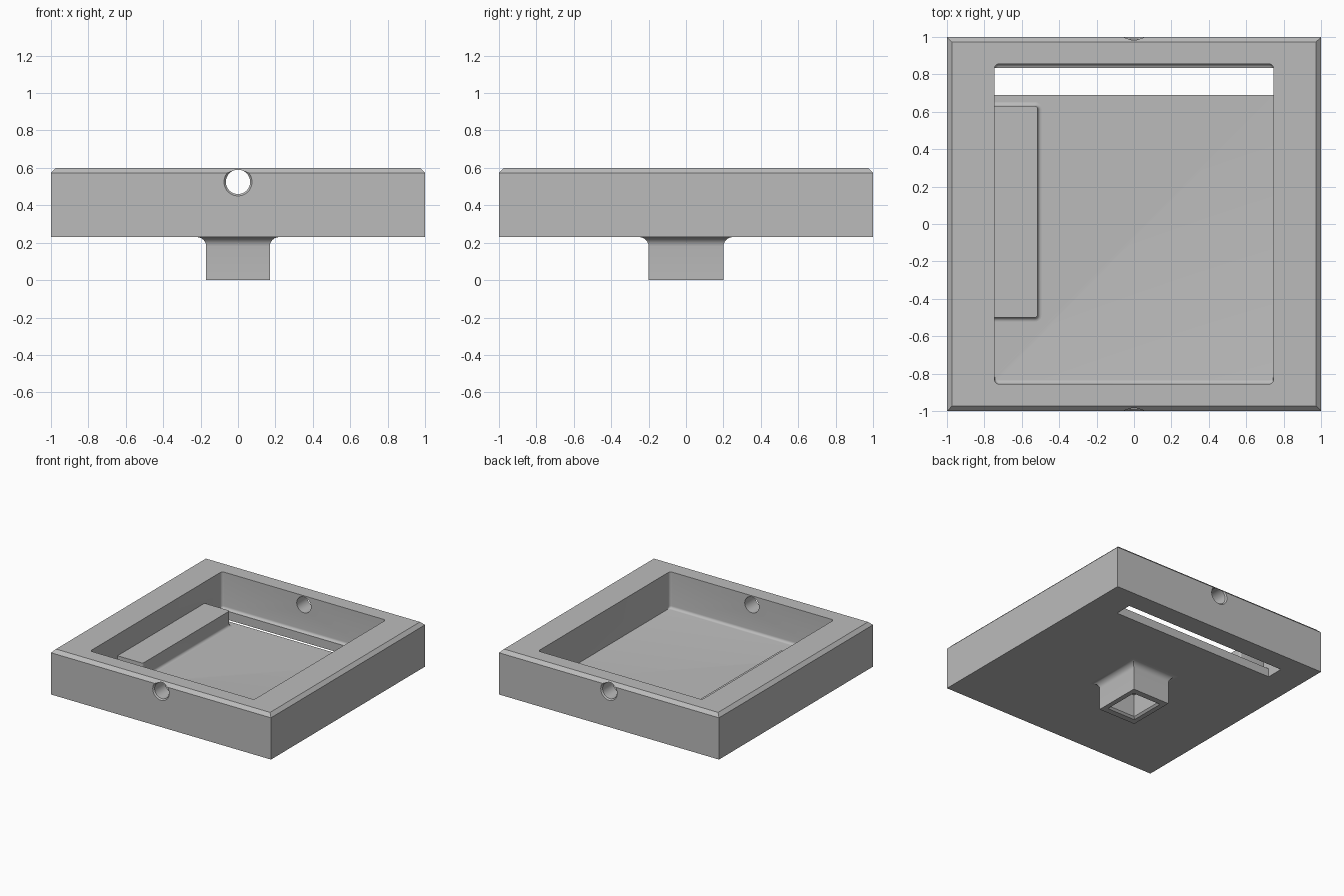
import bpy, bmesh
from math import sin, cos, pi, radians

cube = bpy.data.objects.get("Cube")
if cube:
    bpy.data.objects.remove(cube, do_unlink=True)

grey = bpy.data.materials.new("plain grey")
grey.use_nodes = True
grey.diffuse_color = (0.5, 0.5, 0.5, 1)
grey.node_tree.nodes["Principled BSDF"].inputs["Base Color"].default_value = grey.diffuse_color


def rect(hx, hy, z, r=0, cx=0, cy=0, steps=6):
    """Ring of points around a rectangle, with rounded corners if r > 0."""
    if r == 0:
        steps = 0
    ring = []
    for i, (sx, sy) in enumerate(((1, 1), (-1, 1), (-1, -1), (1, -1))):
        for k in range(steps + 1):
            a = (i + k / max(steps, 1)) * pi / 2
            ring.append((cx + sx * (hx - r) + r * cos(a),
                         cy + sy * (hy - r) + r * sin(a), z))
    return ring


def circle(r, y, z, n=48):
    return [(r * cos(2 * pi * i / n), y, z + r * sin(2 * pi * i / n)) for i in range(n)]


def loft(name, rings):
    """Closed solid through equal-sized rings."""
    bm = bmesh.new()
    rows = [[bm.verts.new(p) for p in ring] for ring in rings]
    n = len(rows[0])
    for low, high in zip(rows, rows[1:]):
        for i in range(n):
            j = (i + 1) % n
            bm.faces.new((low[i], low[j], high[j], high[i]))
    bm.faces.new(rows[0][::-1])
    bm.faces.new(rows[-1])
    bmesh.ops.recalc_face_normals(bm, faces=bm.faces)
    mesh = bpy.data.meshes.new(name)
    bm.to_mesh(mesh)
    bm.free()
    mesh.materials.append(grey)
    ob = bpy.data.objects.new(name, mesh)
    bpy.context.collection.objects.link(ob)
    return ob


def activate(ob):
    bpy.ops.object.select_all(action='DESELECT')
    ob.select_set(True)
    bpy.context.view_layer.objects.active = ob


def cut(ob, cutter):
    mod = ob.modifiers.new("cut", 'BOOLEAN')
    mod.operation, mod.solver, mod.object = 'DIFFERENCE', 'EXACT', cutter
    activate(ob)
    bpy.ops.object.modifier_apply(modifier=mod.name)
    bpy.data.objects.remove(cutter, do_unlink=True)


def fillet(r, steps=6):
    """Pairs of (outward offset, height above the foot) along a concave fillet."""
    return [(r * (1 - sin(a)), r * (1 - cos(a)))
            for a in (pi / 2 * k / steps for k in range(steps + 1))]


BASE, FLOOR, TOP = 0.23, 0.30, 0.60

# Tray block with chamfered top
tray = loft("tray", [rect(1, 1, BASE), rect(1, 1, TOP - 0.027), rect(0.973, 0.973, TOP)])

# Pocket, with a fillet along the front and back floor edges
R = 0.022
pocket = [rect(0.745, 0.855 - d, FLOOR + h, R) for d, h in fillet(R)]
cut(tray, loft("pocket_cutter", pocket + [rect(0.745, 0.855, 0.7, R)]))

# Slot through the floor at the back
cut(tray, loft("slot_cutter", [rect(0.745, 0.0715, z, cy=0.7615) for z in (0.2, 0.33)]))

# Cable holes through front and back walls, countersunk outside
HZ = 0.525
for s in (-1, 1):
    cut(tray, loft("hole_cutter", [circle(0.065, s * 0.7, HZ), circle(0.065, s * 0.99, HZ),
                                   circle(0.075, s, HZ), circle(0.085, s * 1.01, HZ)]))

# Raised ledge on the right side of the pocket, let into the wall
rings = [rect(0.145 + d, 0.565 + d, FLOOR + h, 0.015 + d, -0.66, 0.065)
         for d, h in fillet(0.022)]
foot = rect(0.167, 0.587, FLOOR - 0.02, 0.037, -0.66, 0.065)
ledge = loft("ledge", [foot] + rings + [rect(0.145, 0.565, 0.425, 0.015, -0.66, 0.065)])

# Socket post under the tray, flared where it meets the base
flare = [rect(0.17 + d, 0.2 + d, BASE - h) for d, h in fillet(0.05)]
post = loft("socket_post", [rect(0.22, 0.25, BASE + 0.02)] + flare + [rect(0.17, 0.2, 0)])
cut(post, loft("socket_cutter", [rect(0.145, 0.165, -0.015), rect(0.13, 0.15, 0),
                                 rect(0.115, 0.135, 0.015), rect(0.115, 0.135, 0.2)]))

for ob in (tray, ledge, post):
    activate(ob)
    bpy.ops.object.shade_smooth_by_angle(angle=radians(30))
